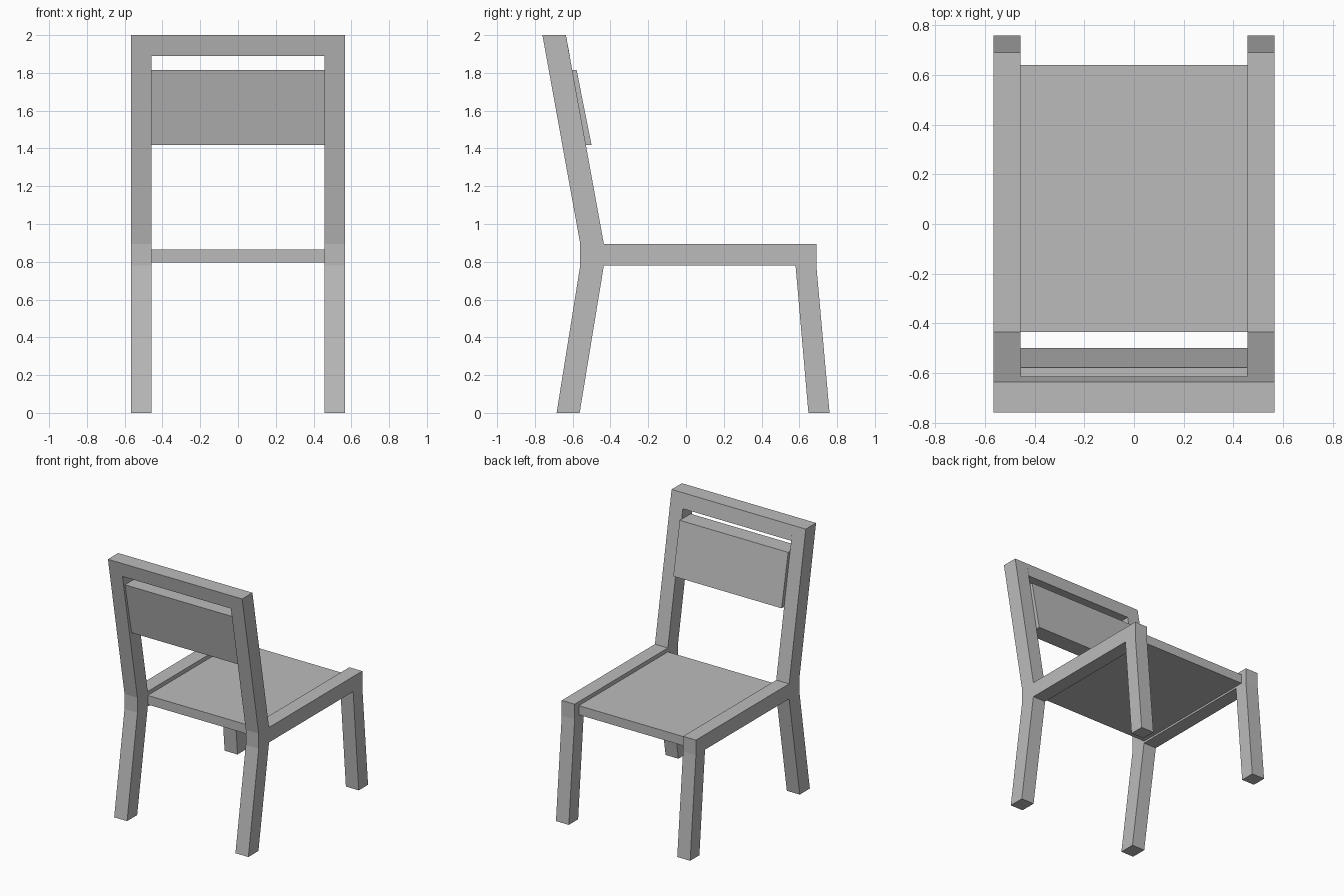
import bpy
import bmesh

cube = bpy.data.objects.get("Cube")
if cube:
    bpy.data.objects.remove(cube, do_unlink=True)

# Single plain grey finish
grey = bpy.data.materials.new("plain_grey")
grey.use_nodes = True
color = (0.5, 0.5, 0.5, 1)
grey.diffuse_color = color
grey.node_tree.nodes["Principled BSDF"].inputs["Base Color"].default_value = color

OUTER, INNER = 0.567, 0.458


def extrude_profile(name, profile, x0, x1):
    """Extrude a closed (y, z) outline from x0 to x1."""
    bm = bmesh.new()
    face = bm.faces.new([bm.verts.new((x0, y, z)) for y, z in profile])
    result = bmesh.ops.extrude_face_region(bm, geom=[face])
    moved = [g for g in result["geom"] if isinstance(g, bmesh.types.BMVert)]
    bmesh.ops.translate(bm, verts=moved, vec=(x1 - x0, 0, 0))
    bmesh.ops.recalc_face_normals(bm, faces=bm.faces)
    mesh = bpy.data.meshes.new(name)
    bm.to_mesh(mesh)
    bm.free()
    mesh.materials.append(grey)
    obj = bpy.data.objects.new(name, mesh)
    bpy.context.collection.objects.link(obj)
    return obj


# Side frames: splayed legs, seat rail and leaning back post in one outline
side = [(-0.685, 0), (-0.56, 0.78), (-0.56, 0.895), (-0.76, 2), (-0.636, 2),
        (-0.435, 0.895), (0.69, 0.895), (0.69, 0.78), (0.76, 0), (0.648, 0),
        (0.58, 0.78), (-0.435, 0.78), (-0.563, 0)]
for label, sign in (("left", 1), ("right", -1)):
    extrude_profile(label + "_side_frame", side, sign * INNER, sign * OUTER)

# Rail joining the tops of the back posts
extrude_profile("top_rail", [(-0.74, 1.89), (-0.76, 2), (-0.636, 2), (-0.615, 1.89)],
                -INNER, INNER)

# Leaning backrest panel, set slightly forward of the posts
extrude_profile("backrest_panel",
                [(-0.63, 1.418), (-0.71, 1.815), (-0.579, 1.815), (-0.5, 1.418)],
                -INNER, INNER)

# Seat board, recessed between the side rails
extrude_profile("seat", [(-0.435, 0.795), (-0.435, 0.865), (0.64, 0.865), (0.64, 0.795)],
                -INNER, INNER)
